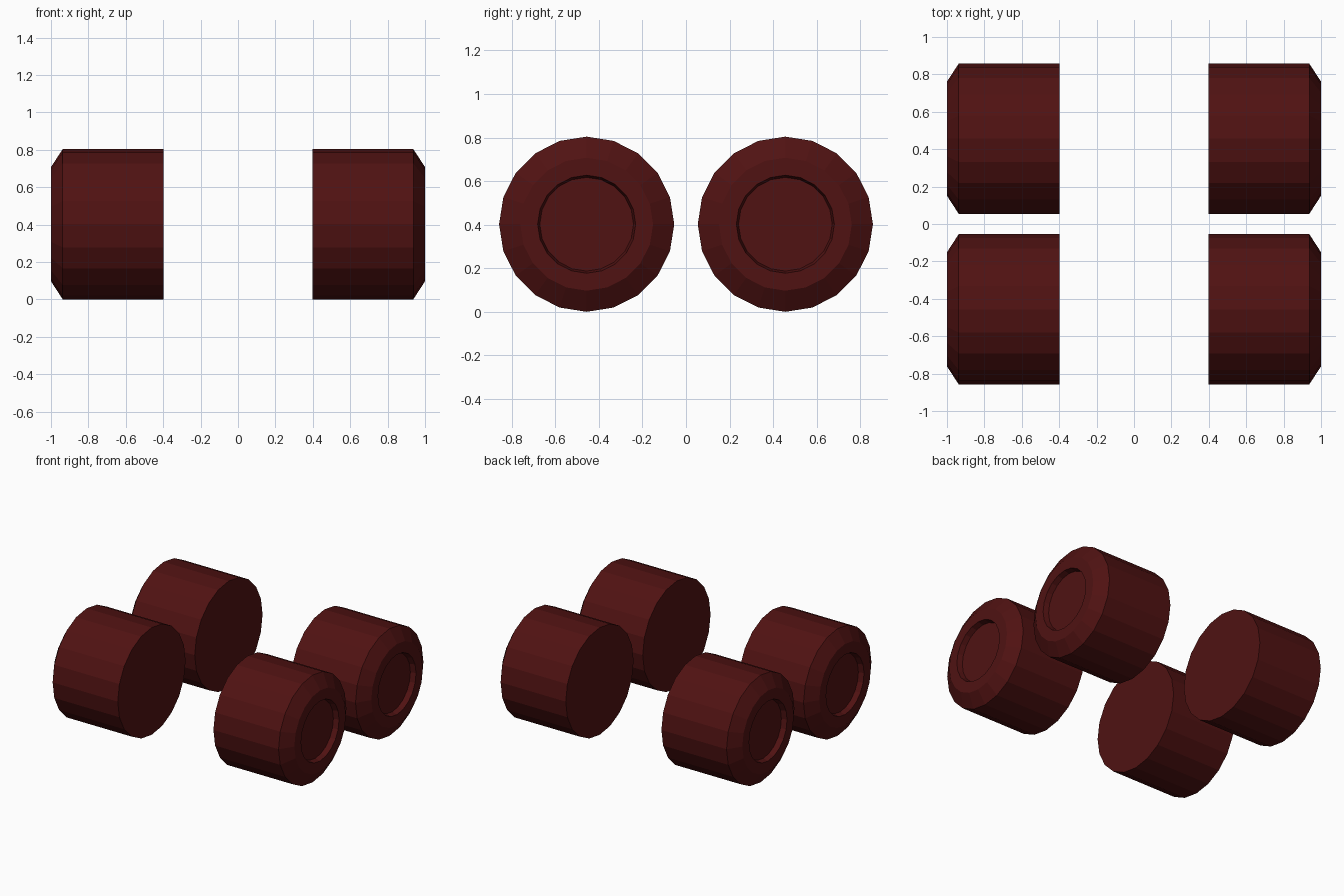
import bpy, bmesh
from math import sin, cos, tau

cube = bpy.data.objects.get("Cube")
if cube:
    bpy.data.objects.remove(cube, do_unlink=True)

SIDES = 20
AXLE_Y, AXLE_Z = 0.456, 0.402

# One dark red for everything
red = bpy.data.materials.new("dark_red")
red.use_nodes = True
colour = (0.08, 0.006, 0.006, 1)
red.diffuse_color = colour
red.node_tree.nodes["Principled BSDF"].inputs["Base Color"].default_value = colour

# Wheel section as (x, radius): inner face, tread, chamfer, rim, hub recess
SECTION = [(0.397, 0.402), (0.937, 0.402), (1.0, 0.305), (1.0, 0.225), (0.96, 0.215)]


def wheel(name, side, y):
    bm = bmesh.new()
    rings = []
    for x, r in SECTION:
        rings.append([bm.verts.new((side * x, r * sin(tau * i / SIDES), r * cos(tau * i / SIDES)))
                      for i in range(SIDES)])
    for a, b in zip(rings, rings[1:]):
        for i in range(SIDES):
            j = (i + 1) % SIDES
            bm.faces.new((a[i], a[j], b[j], b[i]))
    # Flat inner face and hub floor
    bm.faces.new(rings[0])
    bm.faces.new(rings[-1])
    bmesh.ops.recalc_face_normals(bm, faces=bm.faces)
    mesh = bpy.data.meshes.new(name)
    bm.to_mesh(mesh)
    bm.free()
    mesh.materials.append(red)
    obj = bpy.data.objects.new(name, mesh)
    obj.location = (0, y, AXLE_Z)
    bpy.context.collection.objects.link(obj)


# Four wheels, hubs facing outward
for side, side_name in ((1, "left"), (-1, "right")):
    for end, end_name in ((-1, "front"), (1, "back")):
        wheel(f"{end_name}_{side_name}_wheel", side, end * AXLE_Y)
